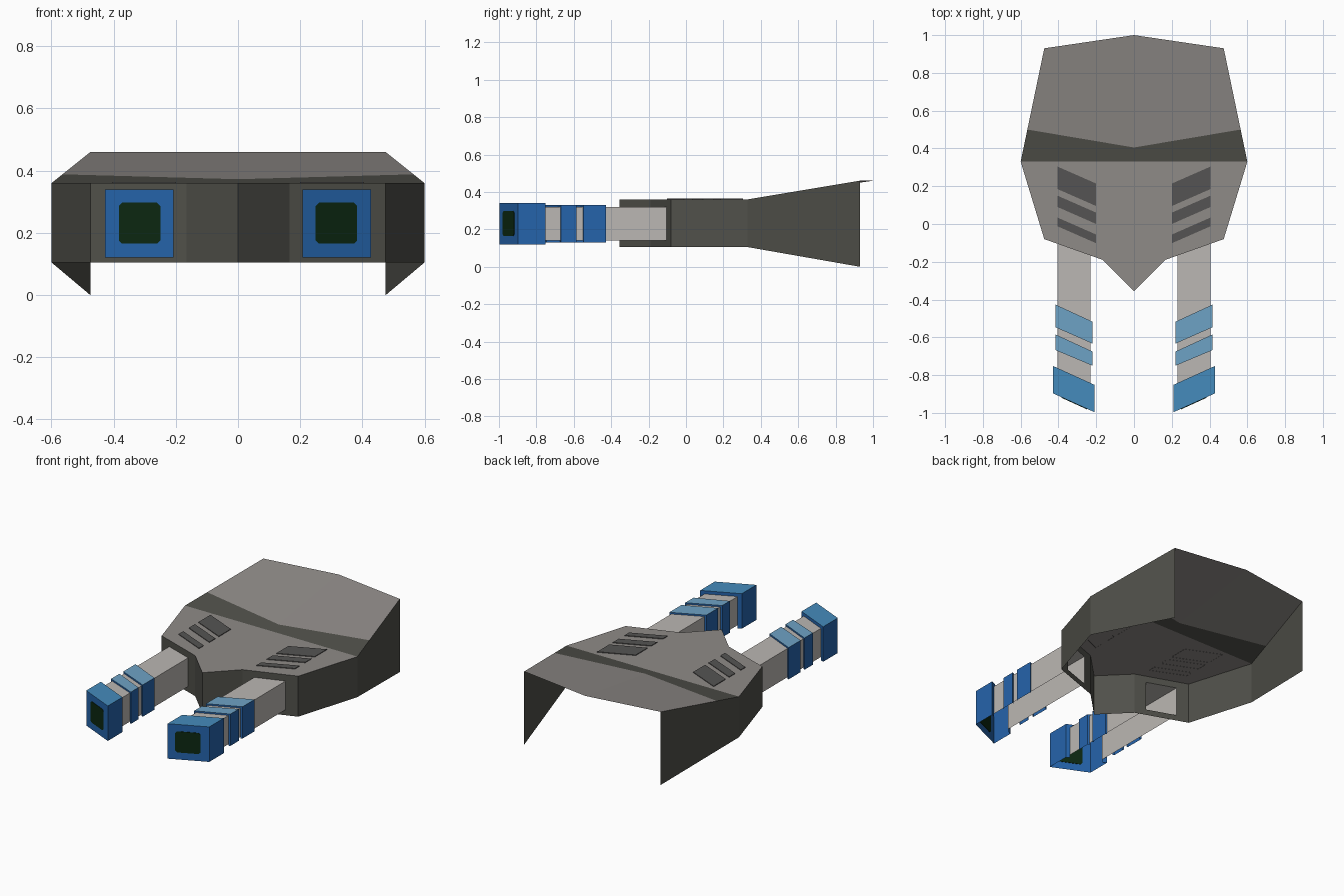
import bpy, bmesh
from mathutils import Vector

if "Cube" in bpy.data.objects:
    bpy.data.objects.remove(bpy.data.objects["Cube"])


def mat(name, hexcol):
    m = bpy.data.materials.new(name)
    rgb = [int(hexcol[i:i + 2], 16) / 255 for i in (0, 2, 4)]
    lin = [((c + 0.055) / 1.055) ** 2.4 if c > 0.04045 else c / 12.92 for c in rgb]
    m.diffuse_color = (*[min(1, c * 1.08) for c in lin], 1)
    m.use_nodes = True
    m.node_tree.nodes["Principled BSDF"].inputs["Base Color"].default_value = m.diffuse_color
    return m


ROOF = mat("warm grey", "8a8683")
DARK = mat("dark olive grey", "4d4d47")
SLOT = mat("slot grey", "525150")
LIGHT = mat("light grey", "b5b1ad")
BLUE = mat("deep blue", "2360a5")
MID = mat("mid blue", "4286b6")
PALE = mat("pale blue", "6a9dbe")
GREEN = mat("dark green", "0b2610")


def build(name, faces, mats, centre):
    """faces: (points, material index); normals point away from centre; mirrored in x."""
    bm = bmesh.new()
    for pts, mi in faces:
        f = bm.faces.new([bm.verts.new(p) for p in pts])
        f.material_index = mi
        f.normal_update()
        if f.normal.dot(f.calc_center_median() - Vector(centre)) < 0:
            f.normal_flip()
    bmesh.ops.remove_doubles(bm, verts=bm.verts, dist=0.0005)
    me = bpy.data.meshes.new(name)
    bm.to_mesh(me)
    bm.free()
    for m in mats:
        me.materials.append(m)
    ob = bpy.data.objects.new(name, me)
    bpy.context.collection.objects.link(ob)
    ob.modifiers.new("Mirror", 'MIRROR').merge_threshold = 0.0005
    return ob


# ---- hull: open sheet shell, right half ----
ZB, ZT = 0.105, 0.36
BX0, BX1, BZ0, BZ1 = 0.23, 0.405, 0.14, 0.32      # barrel cross-section


def wall_y(x):
    return -0.19 + (x - 0.165) * 0.11 / 0.31


def wall(a, b, z0=ZB, z1=ZT):
    return ([(*a, z0), (*b, z0), (*b, z1), (*a, z1)], 1)


nose, notch, shoulder, side = (0, -0.355), (0.165, -0.19), (0.475, -0.08), (0.6, 0.33)
h0, h1 = (BX0, wall_y(BX0)), (BX1, wall_y(BX1))
mid_c, mid_s = (0, 0.405, 0.3725), (0.5646, 0.5, 0.3883)
tail = (0.475, 0.93)
hull = [
    wall(nose, notch), wall(notch, h0), wall(h1, shoulder), wall(shoulder, side),
    wall(h0, h1, ZB, BZ0), wall(h0, h1, BZ1, ZT),              # around barrel opening
    ([(*side, ZB), (*tail, 0), (*tail, 0.46), mid_s, (*side, ZT)], 1),
    ([(*p, ZT) for p in (nose, notch, shoulder, side, (0, 0.33))], 0),
    ([(0, 0.33, ZT), (*side, ZT), mid_s, mid_c], 1),           # dark roof band
    ([mid_c, mid_s, (*tail, 0.46), (0, 1.0, 0.46)], 0),
]
build("hull", hull, [ROOF, DARK], (0, 0.2, 0.22))

# ---- slanted roof slots: (outer front, outer back), inner edge sits lower ----
for i, (y0, y1) in enumerate([(0.185, 0.304), (0.09, 0.15), (-0.012, 0.034)]):
    d = 0.09
    ring = [(0.2, y0 - d), (BX1, y0), (BX1, y1), (0.2, y1 - d)]
    z0, z1 = ZT - 0.001, ZT + 0.004
    faces = [([(*p, z1) for p in ring], 0)]
    for a, b in zip(ring, ring[1:] + ring[:1]):
        faces.append(([(*a, z0), (*b, z0), (*b, z1), (*a, z1)], 0))
    build(f"roof_slot_{i + 1}", faces, [SLOT], (0.3025, (y0 + y1 - d) / 2, z0))


# ---- barrels and cuffs: channels open underneath ----
def channel(x0, x1, z0, z1, front, back):
    """front and back are (inner y, outer y)"""
    (fi, fo), (bi, bo) = front, back
    return [
        ([(x0, fi, z0), (x0, bi, z0), (x0, bi, z1), (x0, fi, z1)], 0),
        ([(x1, fo, z0), (x1, bo, z0), (x1, bo, z1), (x1, fo, z1)], 0),
        ([(x0, fi, z1), (x1, fo, z1), (x1, bo, z1), (x0, bi, z1)], 1),
    ]


def rim(x0, x1, z0, z1, ys):
    """end ring between a cuff outline and the barrel"""
    def y(x):
        return ys[0] + (x - x0) / (x1 - x0) * (ys[1] - ys[0])

    def quad(a, b, c, d):
        return ([(a, y(a), c), (b, y(b), c), (b, y(b), d), (a, y(a), d)], 0)
    return [quad(x0, BX0, z0, z1), quad(BX1, x1, z0, z1), quad(BX0, BX1, BZ1, z1)]


build("barrel", channel(BX0, BX1, BZ0, BZ1, (-0.845, -0.765), (h0[1], h1[1])),
      [LIGHT, LIGHT], (0.3175, -0.47, 0.2))

for name, f, b in [("middle_cuff", (-0.75, -0.668), (-0.675, -0.585)),
                   ("rear_cuff", (-0.633, -0.547), (-0.517, -0.427))]:
    box = (0.22, 0.415, 0.13, 0.33)
    build(name, channel(*box, f, b) + rim(*box, f) + rim(*box, b), [BLUE, PALE],
          (0.3175, (sum(f) + sum(b)) / 4, 0.2))

box = (0.208, 0.428, 0.12, 0.34)
f, b = (-0.997, -0.897), (-0.852, -0.752)
x0, x1, z0, z1 = box
front_face = ([(x0, f[0], z0), (x1, f[1], z0), (x1, f[1], z1), (x0, f[0], z1)], 0)
build("muzzle_cuff", channel(*box, f, b) + rim(*box, b) + [front_face], [BLUE, MID],
      (0.3175, -0.875, 0.2))

# ---- dark muzzle plate with clipped corners, set through the front face ----
c = 0.01
a0, a1, e0, e1 = 0.25, 0.383, 0.165, 0.297
octo = [(a0 + c, e0), (a1 - c, e0), (a1, e0 + c), (a1, e1 - c),
        (a1 - c, e1), (a0 + c, e1), (a0, e1 - c), (a0, e0 + c)]


def on_face(p, off):
    return (p[0], f[0] + (p[0] - x0) / (x1 - x0) * (f[1] - f[0]) + off, p[1])


faces = [([on_face(p, s) for p in octo], 0) for s in (-0.003, 0.003)]
for p, q in zip(octo, octo[1:] + octo[:1]):
    faces.append(([on_face(p, -0.003), on_face(q, -0.003), on_face(q, 0.003), on_face(p, 0.003)], 0))
build("muzzle_opening", faces, [GREEN], on_face(((a0 + a1) / 2, (e0 + e1) / 2), 0))
